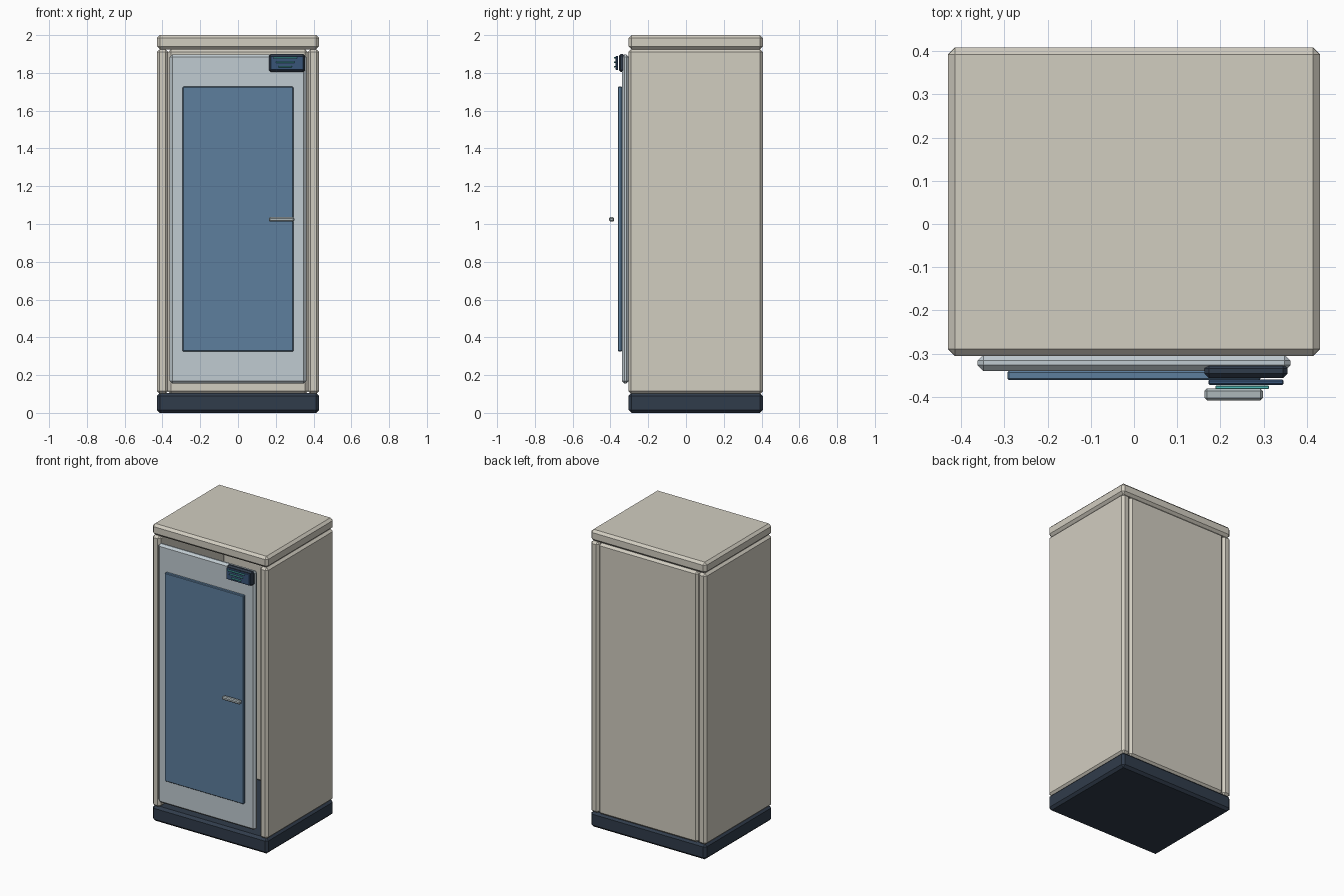
import bpy

if "Cube" in bpy.data.objects:
    bpy.data.objects.remove(bpy.data.objects["Cube"])


def material(name, rgb):
    m = bpy.data.materials.new(name)
    m.diffuse_color = (*rgb, 1)
    m.use_nodes = True
    m.node_tree.nodes["Principled BSDF"].inputs["Base Color"].default_value = m.diffuse_color
    return m


beige = material("beige_paint", (0.64, 0.61, 0.53))
dark = material("dark_plastic", (0.03, 0.045, 0.07))
steel = material("door_steel", (0.53, 0.60, 0.64))
glass = material("blue_glass", (0.11, 0.21, 0.34))
screen = material("screen_blue", (0.04, 0.09, 0.19))
teal = material("teal_light", (0.08, 0.50, 0.48))
metal = material("handle_metal", (0.42, 0.48, 0.50))


def box(name, x, y, z, mat, bevel):
    """Chamfered box from (min, max) pairs."""
    bpy.ops.mesh.primitive_cube_add(
        size=1, location=[(a + b) / 2 for a, b in (x, y, z)])
    o = bpy.context.object
    o.name = name
    o.scale = [b - a for a, b in (x, y, z)]
    bpy.ops.object.transform_apply(location=False, rotation=False, scale=True)
    m = o.modifiers.new("chamfer", 'BEVEL')
    m.width = bevel
    m.segments = 1
    m.limit_method = 'NONE'
    o.data.materials.append(mat)
    return o


FULL_X, FULL_Y = (-0.43, 0.43), (-0.305, 0.408)

# Hollow cabinet shell: plinth, lid, two sides and back
box("plinth", FULL_X, FULL_Y, (0, 0.105), dark, 0.016)
box("lid", FULL_X, FULL_Y, (1.925, 2.0), beige, 0.016)
for side, x in (("left", (-0.43, -0.37)), ("right", (0.37, 0.43))):
    box(side + "_side_panel", x, FULL_Y, (0.1, 1.925), beige, 0.015)
box("back_panel", (-0.37, 0.37), (0.358, 0.408), (0.1, 1.925), beige, 0.015)

# Door with window and handle bar
box("door", (-0.362, 0.362), (-0.34, -0.302), (0.155, 1.897), steel, 0.014)
box("door_window", (-0.293, 0.293), (-0.361, -0.339), (0.325, 1.727), glass, 0.004)
box("door_handle", (0.163, 0.298), (-0.408, -0.38), (1.013, 1.036), metal, 0.006)

# Control unit with screen and three display bars
box("control_housing", (0.163, 0.355), (-0.356, -0.324), (1.805, 1.9), dark, 0.01)
box("control_screen", (0.172, 0.346), (-0.372, -0.36), (1.814, 1.89), screen, 0.003)
for i, half in enumerate((0.062, 0.049, 0.035)):
    z = 1.88 - 0.0235 * i
    box(f"display_bar_{i + 1}", (0.25 - half, 0.25 + half), (-0.382, -0.374),
        (z - 0.004, z + 0.004), teal, 0.0015)
